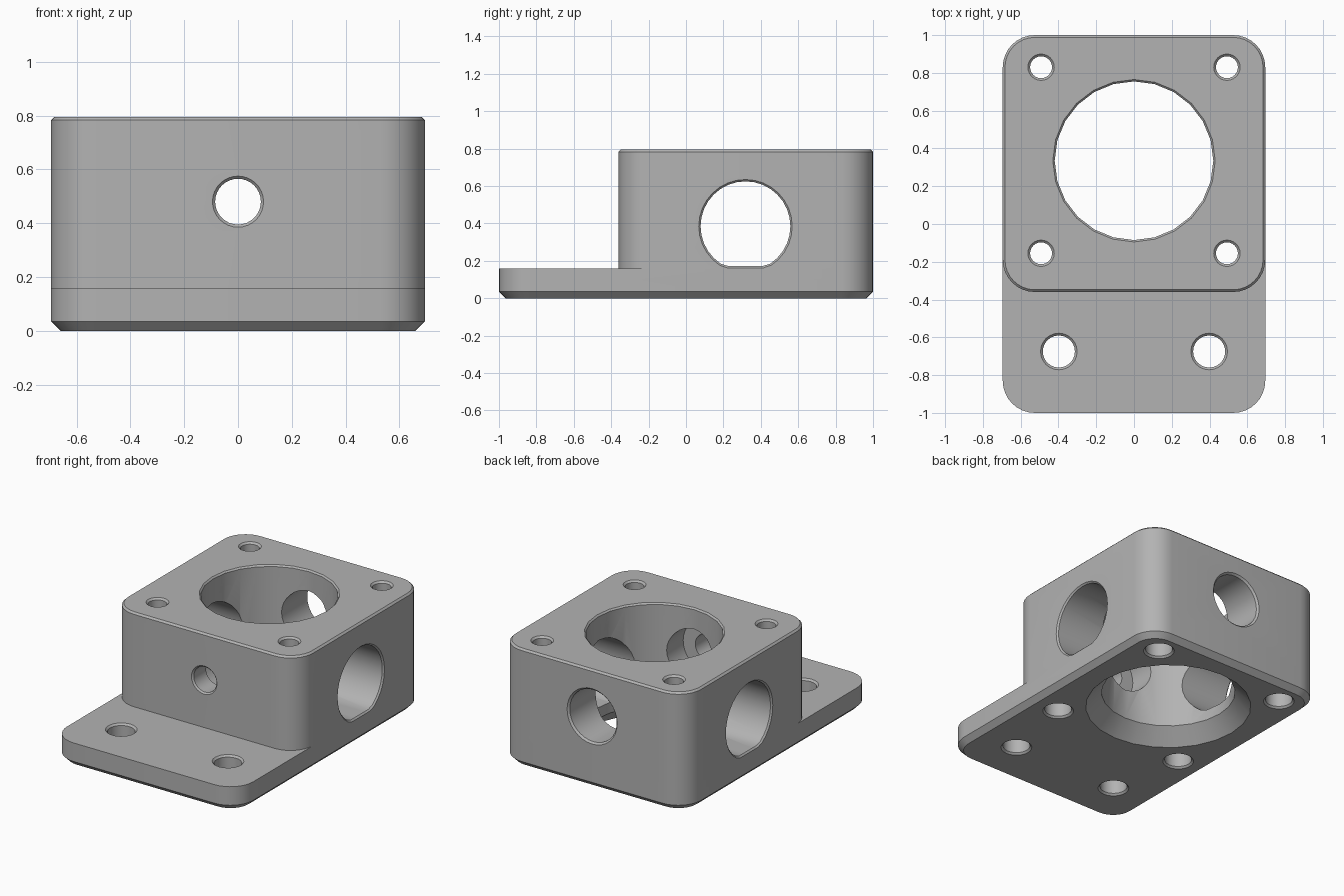
import bpy
import bmesh
import math

cube = bpy.data.objects.get("Cube")
if cube:
    bpy.data.objects.remove(cube, do_unlink=True)

# Main dimensions
HALF_W, TOP, PLATE_TOP = 0.695, 0.795, 0.16
BORE_Y, CHAMFER, OVER = 0.335, 0.012, 0.05

grey = bpy.data.materials.new("plain grey")
grey.use_nodes = True
colour = (0.45, 0.45, 0.45, 1)
grey.diffuse_color = colour
grey.node_tree.nodes["Principled BSDF"].inputs["Base Color"].default_value = colour


def loft(name, rings):
    """Closed solid through rings of equal point count."""
    bm = bmesh.new()
    loops = [[bm.verts.new(p) for p in ring] for ring in rings]
    n = len(loops[0])
    for low, high in zip(loops, loops[1:]):
        for i in range(n):
            j = (i + 1) % n
            bm.faces.new((low[i], low[j], high[j], high[i]))
    bm.faces.new(loops[0][::-1])
    bm.faces.new(loops[-1])
    bmesh.ops.recalc_face_normals(bm, faces=bm.faces)
    mesh = bpy.data.meshes.new(name)
    bm.to_mesh(mesh)
    bm.free()
    mesh.materials.append(grey)
    obj = bpy.data.objects.new(name, mesh)
    bpy.context.collection.objects.link(obj)
    return obj


def rounded_slab(name, y0, y1, levels, radius=0.17, steps=8):
    """Rounded rectangle lofted through (height, inset) levels."""
    rings = []
    for z, inset in levels:
        ring = []
        for k, (sx, end) in enumerate(((1, y1), (-1, y1), (-1, y0), (1, y0))):
            cx = sx * (HALF_W - radius)
            cy = end - radius if end == y1 else end + radius
            for s in range(steps + 1):
                a = math.pi / 2 * (k + s / steps)
                r = radius - inset
                ring.append((cx + r * math.cos(a), cy + r * math.sin(a), z))
        rings.append(ring)
    return loft(name, rings)


def drill(name, axis, u, v, profile, sides=32, floor=None):
    """Turned cutter: profile is (position along axis, radius)."""
    smallest = min(r for _, r in profile)
    rings = []
    for t, r in profile:
        ring = []
        for i in range(sides):
            a = math.tau * i / sides
            p, q = u + r * math.cos(a), v + r * math.sin(a)
            if floor is not None:
                q = max(q, floor - (r - smallest))
            ring.append({"X": (t, p, q), "Y": (p, t, q), "Z": (p, q, t)}[axis])
        rings.append(ring)
    return loft(name, rings)


def combine(target, tool, operation="DIFFERENCE"):
    tool.hide_render = True
    mod = target.modifiers.new("combine", "BOOLEAN")
    mod.operation, mod.solver, mod.object = operation, "EXACT", tool
    bpy.context.view_layer.objects.active = target
    bpy.ops.object.modifier_apply(modifier=mod.name)
    bpy.data.objects.remove(tool, do_unlink=True)


def flare_low(face, r, c=CHAMFER):
    return [(face - OVER, r + c + OVER), (face + c, r)]


def flare_high(face, r, c=CHAMFER):
    return [(face - c, r), (face + OVER, r + c + OVER)]


# Flanged base and the square housing above it
body = rounded_slab("bearing_housing", -1, 1,
                    [(0, 0.035), (0.035, 0), (PLATE_TOP, 0)])
block = rounded_slab("upper_block", -0.36, 1,
                     [(0.1, 0), (TOP - CHAMFER, 0), (TOP, CHAMFER)])
combine(body, block, "UNION")

# Central bore with a deep chamfer underneath
combine(body, drill("bore", "Z", 0, BORE_Y,
                    flare_low(0, 0.42, 0.1) + flare_high(TOP, 0.42, 0.01), 24))

# Flat-bottomed cross hole through both sides
combine(body, drill("cross_hole", "X", 0.318, 0.385,
                    flare_low(-HALF_W, 0.24, 0.01) + flare_high(HALF_W, 0.24, 0.01),
                    32, 0.172))

# Back hole running on as a counterbore, and the small front hole
combine(body, drill("back_hole", "Y", 0, 0.48,
                    [(-0.22, 0.175)] + flare_high(1, 0.175)))
combine(body, drill("front_hole", "Y", 0, 0.48,
                    flare_low(-0.36, 0.085, 0.01) + [(0, 0.085)]))

for side in (-1, 1):
    # Corner screw holes, counterbored from below
    for y in (-0.155, 0.83):
        combine(body, drill("screw_hole", "Z", side * 0.492, y,
                            flare_low(0, 0.085) + [(0.16, 0.085), (0.16, 0.058)]
                            + flare_high(TOP, 0.058), 24))
    # Flange mounting holes
    combine(body, drill("mounting_hole", "Z", side * 0.398, -0.675,
                        flare_low(0, 0.085) + flare_high(PLATE_TOP, 0.085), 24))

# Smooth round surfaces, crisp edges
bpy.ops.object.select_all(action="DESELECT")
body.select_set(True)
bpy.context.view_layer.objects.active = body
bpy.ops.object.shade_smooth_by_angle(angle=math.radians(30))
